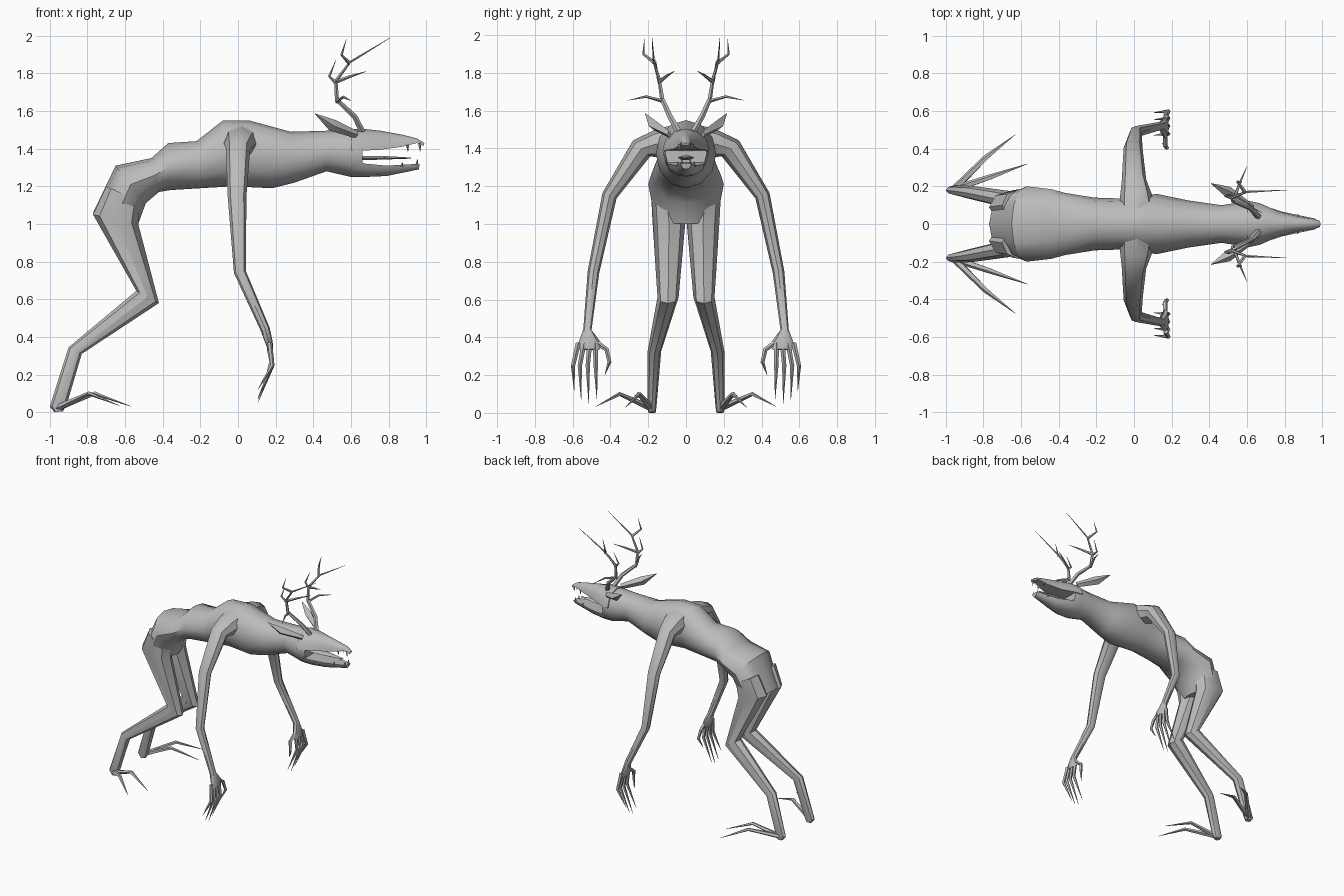
import bpy, bmesh, math
from mathutils import Vector

grey = bpy.data.materials.new("plain grey")
grey.diffuse_color = (0.5, 0.5, 0.5, 1)


def skin(name, rings, mirror=False, angle=40):
    """Bridge a list of equal point rings into a closed, smooth-shaded object."""
    bm = bmesh.new()
    rows = [[bm.verts.new(p) for p in ring] for ring in rings]
    n = len(rows[0])
    for a, b in zip(rows, rows[1:]):
        for i in range(n):
            j = (i + 1) % n
            bm.faces.new((a[i], a[j], b[j], b[i]))
    bm.faces.new(rows[0][::-1])
    bm.faces.new(rows[-1])
    bmesh.ops.recalc_face_normals(bm, faces=bm.faces)
    me = bpy.data.meshes.new(name)
    bm.to_mesh(me)
    bm.free()
    me.materials.append(grey)
    ob = bpy.data.objects.new(name, me)
    bpy.context.collection.objects.link(ob)
    bpy.ops.object.select_all(action='DESELECT')
    ob.select_set(True)
    bpy.context.view_layer.objects.active = ob
    bpy.ops.object.shade_smooth_by_angle(angle=math.radians(angle))
    if mirror:
        m = ob.modifiers.new("other side", 'MIRROR')
        m.use_axis = (False, True, False)
        m.use_mirror_merge = False
    return ob


def loft(name, sections, n=10, half=False, mirror=False):
    """Section: x,z of upper edge, x,z of lower edge, half width, centre y.
    half=True makes a D section, flat on the lower edge."""
    rings = []
    for xt, zt, xb, zb, w, y in sections:
        top, low = Vector((xt, y, zt)), Vector((xb, y, zb))
        ring = []
        for i in range(n):
            if half:
                t = math.pi * i / (n - 1)
                p = low + (top - low) * math.sin(t)
                p.y += w * math.cos(t)
            else:
                t = 2 * math.pi * i / n
                p = (top + low) / 2 + (top - low) / 2 * math.cos(t)
                p.y += w * math.sin(t)
            ring.append(p)
        rings.append(ring)
    return skin(name, rings, mirror)


def tube(name, pts, ref=(0, 1, 0), n=5, mirror=True):
    """Point: x, y, z, radius along ref, radius across ref."""
    ps = [Vector(p[:3]) for p in pts]
    rings = []
    for k, p in enumerate(pts):
        t = (ps[min(k + 1, len(ps) - 1)] - ps[max(k - 1, 0)]).normalized()
        side = Vector(ref)
        side = (side - t * side.dot(t)).normalized()
        up = t.cross(side)
        rings.append([ps[k] + side * p[3] * math.cos(2 * math.pi * i / n)
                      + up * p[4] * math.sin(2 * math.pi * i / n) for i in range(n)])
    return skin(name, rings, mirror)


# body from rump to cheeks
loft("torso", [
    (-0.77, 1.06, -0.53, 1.00, 0.165, 0), (-0.65, 1.31, -0.49, 1.11, 0.20, 0),
    (-0.46, 1.35, -0.42, 1.17, 0.185, 0), (-0.37, 1.43, -0.36, 1.18, 0.165, 0),
    (-0.22, 1.44, -0.20, 1.19, 0.14, 0), (-0.08, 1.55, -0.03, 1.20, 0.135, 0),
    (0.06, 1.55, 0.18, 1.19, 0.16, 0), (0.28, 1.49, 0.30, 1.22, 0.125, 0),
    (0.46, 1.495, 0.47, 1.28, 0.10, 0), (0.59, 1.50, 0.60, 1.25, 0.12, 0),
    (0.66, 1.50, 0.66, 1.25, 0.11, 0)], n=12)

# head
loft("upper_jaw", [
    (0.60, 1.505, 0.60, 1.39, 0.125, 0), (0.67, 1.505, 0.67, 1.39, 0.11, 0),
    (0.76, 1.495, 0.76, 1.395, 0.07, 0), (0.87, 1.475, 0.87, 1.41, 0.042, 0),
    (0.95, 1.455, 0.95, 1.43, 0.028, 0), (0.99, 1.43, 0.985, 1.415, 0.018, 0)],
    n=7, half=True)
loft("lower_jaw", [
    (0.60, 1.25, 0.62, 1.335, 0.105, 0), (0.68, 1.25, 0.68, 1.32, 0.10, 0),
    (0.79, 1.255, 0.79, 1.31, 0.065, 0), (0.96, 1.29, 0.965, 1.32, 0.028, 0)],
    n=7, half=True)
tube("tongue", [(0.62, 0, 1.35, 0.045, 0.014), (0.78, 0, 1.352, 0.032, 0.011),
                (0.92, 0, 1.35, 0.006, 0.003)], n=6, mirror=False)
for i, (x, y, z, dz) in enumerate([(0.965, 0.018, 1.43, -0.045), (0.90, 0.033, 1.42, -0.035),
                                   (0.95, 0.022, 1.31, 0.035), (0.87, 0.043, 1.305, 0.025)]):
    tube(f"tooth_{i + 1}", [(x, y, z, 0.009, 0.009), (x + 0.003, y, z + dz, 0.001, 0.001)], n=4)
tube("ear", [(0.63, 0.09, 1.475, 0.012, 0.02), (0.50, 0.17, 1.525, 0.03, 0.032),
             (0.41, 0.215, 1.585, 0.002, 0.002)], n=4)

# antlers: main beam and tines
antler = {
    "antler_beam": [(0.66, 0.04, 1.49), (0.62, 0.085, 1.57), (0.525, 0.125, 1.66),
                    (0.52, 0.14, 1.76), (0.595, 0.17, 1.86), (0.81, 0.18, 1.99)],
    "antler_side_tine": [(0.525, 0.12, 1.65), (0.56, 0.21, 1.675), (0.60, 0.305, 1.655)],
    "antler_front_tine": [(0.52, 0.14, 1.755), (0.60, 0.10, 1.785), (0.68, 0.06, 1.81)],
    "antler_back_tine": [(0.52, 0.14, 1.75), (0.485, 0.15, 1.785), (0.52, 0.16, 1.87)],
    "antler_top_tine": [(0.59, 0.17, 1.855), (0.55, 0.225, 1.90), (0.575, 0.22, 1.98)],
}
for name, pts in antler.items():
    r0 = 0.017 if name == "antler_beam" else 0.011
    last = len(pts) - 1
    tube(name, [(*p, max(0.001, r0 * (1 - k / last) ** 0.6), max(0.001, r0 * (1 - k / last) ** 0.6))
                for k, p in enumerate(pts)])

# hind legs
loft("hind_leg", [
    (-0.70, 1.20, -0.52, 1.12, 0.085, 0.10), (-0.77, 1.05, -0.53, 1.00, 0.088, 0.09),
    (-0.54, 0.645, -0.42, 0.58, 0.056, 0.095), (-0.90, 0.345, -0.83, 0.31, 0.036, 0.167),
    (-1.00, 0.03, -0.91, 0.04, 0.024, 0.18), (-0.975, 0.0, -0.93, 0.005, 0.02, 0.18)],
    n=8, mirror=True)
for i, (mid, tip) in enumerate([((-0.79, 0.35, 0.10), (-0.63, 0.475, 0.035)),
                                ((-0.76, 0.25, 0.10), (-0.565, 0.32, 0.03))]):
    tube(f"toe_{i + 1}", [(-0.955, 0.185, 0.025, 0.02, 0.018), (*mid, 0.015, 0.011),
                          (*tip, 0.001, 0.001)])

# arms with flat palms
tube("arm", [
    (0.02, 0.04, 1.44, 0.10, 0.09), (0.01, 0.15, 1.425, 0.085, 0.075),
    (0.00, 0.235, 1.40, 0.065, 0.062), (-0.005, 0.405, 1.15, 0.05, 0.04),
    (0.01, 0.49, 0.745, 0.032, 0.031), (0.145, 0.522, 0.44, 0.025, 0.022),
    (0.165, 0.512, 0.37, 0.02, 0.06), (0.172, 0.512, 0.335, 0.014, 0.055)],
    ref=(1, 0, 0), n=8)
fingers = [(0.57, 0.598, 0.592, 0.12), (0.54, 0.562, 0.555, 0.07),
           (0.51, 0.52, 0.515, 0.05), (0.48, 0.478, 0.472, 0.075)]
for i, (y0, y1, y2, z) in enumerate(fingers):
    tube(f"finger_{i + 1}", [(0.168, y0, 0.37, 0.014, 0.014), (0.182, y1, 0.25, 0.012, 0.012),
                             (0.105, y2, z, 0.001, 0.001)], ref=(1, 0, 0))
tube("thumb", [(0.165, 0.47, 0.37, 0.014, 0.014), (0.165, 0.42, 0.335, 0.013, 0.013),
               (0.175, 0.405, 0.27, 0.011, 0.011), (0.15, 0.43, 0.20, 0.001, 0.001)], ref=(1, 0, 0))
